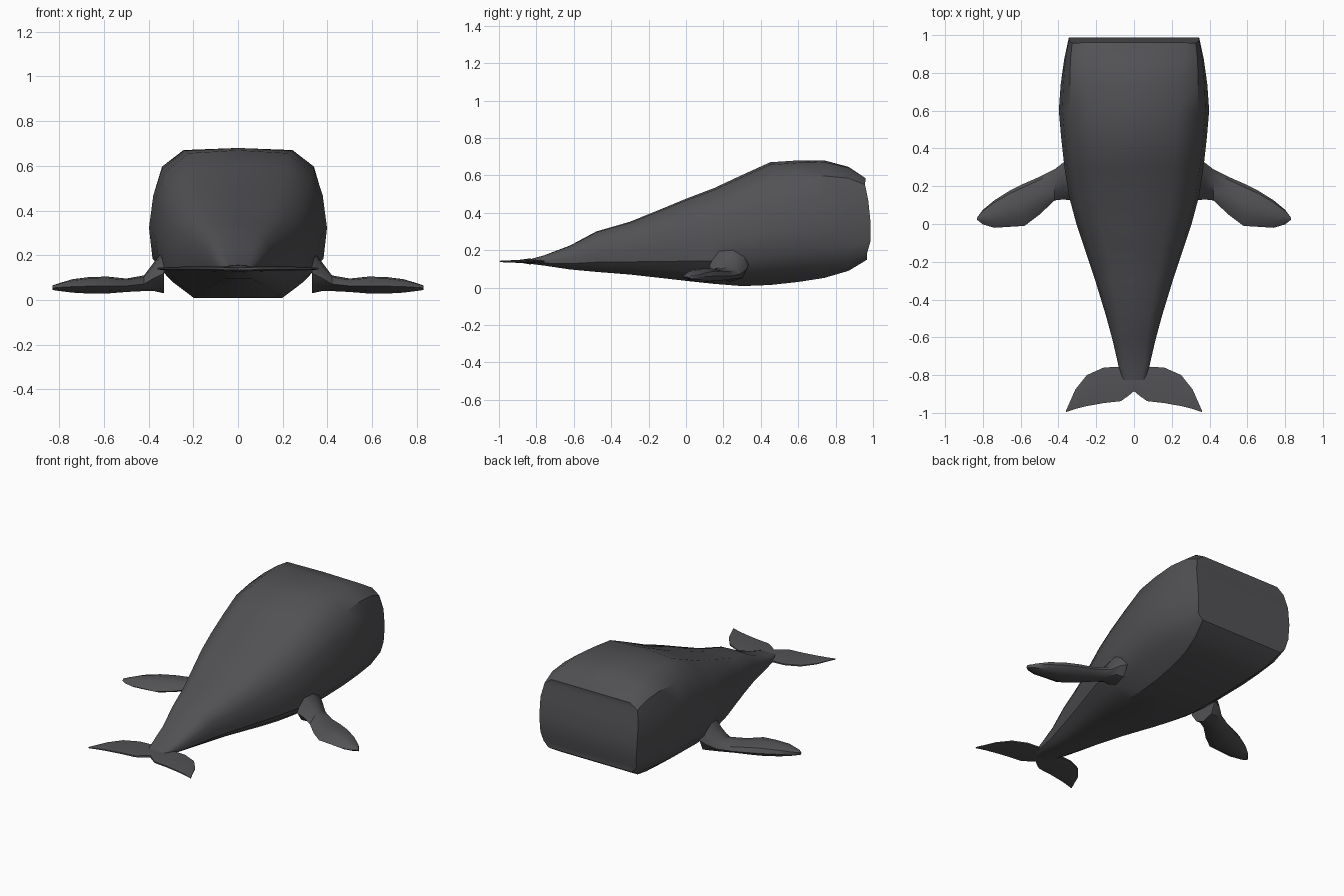
import bpy, bmesh, math

if "Cube" in bpy.data.objects:
    bpy.data.objects.remove(bpy.data.objects["Cube"])

skin = bpy.data.materials.new("dark_grey_skin")
skin.diffuse_color = (0.085, 0.083, 0.09, 1)
skin.use_nodes = True
skin.node_tree.nodes["Principled BSDF"].inputs["Base Color"].default_value = skin.diffuse_color


def finish(name, bm, angle=35):
    bmesh.ops.remove_doubles(bm, verts=bm.verts, dist=0.0005)
    bmesh.ops.recalc_face_normals(bm, faces=bm.faces)
    me = bpy.data.meshes.new(name)
    bm.to_mesh(me)
    bm.free()
    me.materials.append(skin)
    ob = bpy.data.objects.new(name, me)
    bpy.context.collection.objects.link(ob)
    bpy.ops.object.select_all(action='DESELECT')
    ob.select_set(True)
    bpy.context.view_layer.objects.active = ob
    bpy.ops.object.shade_smooth_by_angle(angle=math.radians(angle))
    return ob


def bridge(bm, a, b):
    n = len(a)
    for i in range(n):
        j = (i + 1) % n
        bm.faces.new((a[i], a[j], b[j], b[i]))


# Half cross-sections (width fraction, height fraction), top to bottom
ROUND = [(0, 1), (.57, .98), (.85, .85), (.95, .67), (1, .45), (.96, .24), (.79, .12), (.53, 0), (0, 0)]
BOXY = [(0, 1), (.8, 1), (.95, .92), (1, .72), (1, .45), (.98, .22), (.95, .08), (.85, 0), (0, 0)]

# Body stations: y, half width, bottom, top, squareness
STATIONS = [
    (-.84, .055, .128, .150, .3), (-.76, .080, .118, .172, .2), (-.62, .112, .097, .225, 0),
    (-.48, .150, .084, .300, 0), (-.30, .205, .070, .352, 0), (-.12, .265, .050, .425, 0),
    (0, .305, .036, .475, 0), (.15, .345, .020, .532, 0), (.30, .368, .008, .602, 0),
    (.45, .385, .014, .670, 0), (.60, .398, .030, .680, .05), (.74, .388, .052, .680, .25),
    (.87, .370, .090, .645, .6), (.96, .345, .150, .585, 1)]


def face_y(z):
    # Gentle bulge of the blunt forehead
    return 1.0 - .04 * ((z - .30) / .285) ** 2 - max(0, .25 - z) * .2


bm = bmesh.new()
rings = []
for k, (y, w, lo, hi, q) in enumerate(STATIONS):
    half = [((a[0] * (1 - q) + b[0] * q) * w, lo + (a[1] * (1 - q) + b[1] * q) * (hi - lo))
            for a, b in zip(ROUND, BOXY)]
    pts = half + [(-x, z) for x, z in half[-2:0:-1]]
    last = k == len(STATIONS) - 1
    rings.append([bm.verts.new((x, face_y(z) - (.012 if last and abs(x) > .3 else 0) if last else y, z))
                  for x, z in pts])
for a, b in zip(rings, rings[1:]):
    bridge(bm, a, b)
# End caps, built as horizontal strips
for r in (rings[0], rings[-1]):
    n = len(r)
    bm.faces.new((r[0], r[1], r[n - 1]))
    for i in range(1, 7):
        bm.faces.new((r[i], r[i + 1], r[n - i - 1], r[n - i]))
    bm.faces.new((r[7], r[8], r[9]))
finish("body", bm)

# Flipper stations: x, leading y, trailing y, middle z, thickness
FIN = [(.33, .335, .125, .13, .20), (.375, .325, .13, .105, .13), (.42, .29, .125, .075, .07),
       (.50, .25, .05, .066, .06), (.58, .215, -.01, .067, .075), (.66, .175, -.015, .066, .075),
       (.74, .125, -.02, .063, .06), (.80, .075, -.002, .058, .035), (.83, .035, .022, .055, .02)]
# Flipper section: (chord fraction from trailing edge, thickness fraction)
FOIL = [(0, -.05), (.25, .4), (.6, .5), (.92, .3), (1, -.05), (.85, -.4), (.5, -.5), (.2, -.35)]

for side, sx in (("right", 1), ("left", -1)):
    bm = bmesh.new()
    rings = [[bm.verts.new((sx * x, t + (l - t) * c, z + h * d)) for c, d in FOIL]
             for x, l, t, z, h in FIN]
    for a, b in zip(rings, rings[1:]):
        bridge(bm, a, b)
    bm.faces.new(rings[0])
    bm.faces.new(rings[-1])
    finish(side + "_flipper", bm, 40)

# Tail fluke: x, front y, back y, half thickness
FLUKE = [(0, -.80, -.885, .016), (.03, -.775, -.91, .014), (.07, -.755, -.938, .011), (.16, -.76, -.948, .010),
         (.25, -.80, -.964, .009), (.31, -.875, -.979, .007), (.36, -.988, -.996, .004)]
for side, sx in (("right", 1), ("left", -1)):
    bm = bmesh.new()
    rings = []
    for x, f, b, t in FLUKE:
        m = f * .6 + b * .4
        rings.append([bm.verts.new((sx * x, y, .14 + dz)) for y, dz in
                      ((f, t * .4), (m, t), (b, t * .4), (b, -t * .4), (m, -t), (f, -t * .4))])
    for a, b in zip(rings, rings[1:]):
        bridge(bm, a, b)
    bm.faces.new(rings[0])
    bm.faces.new(rings[-1])
    finish(side + "_fluke", bm, 40)
